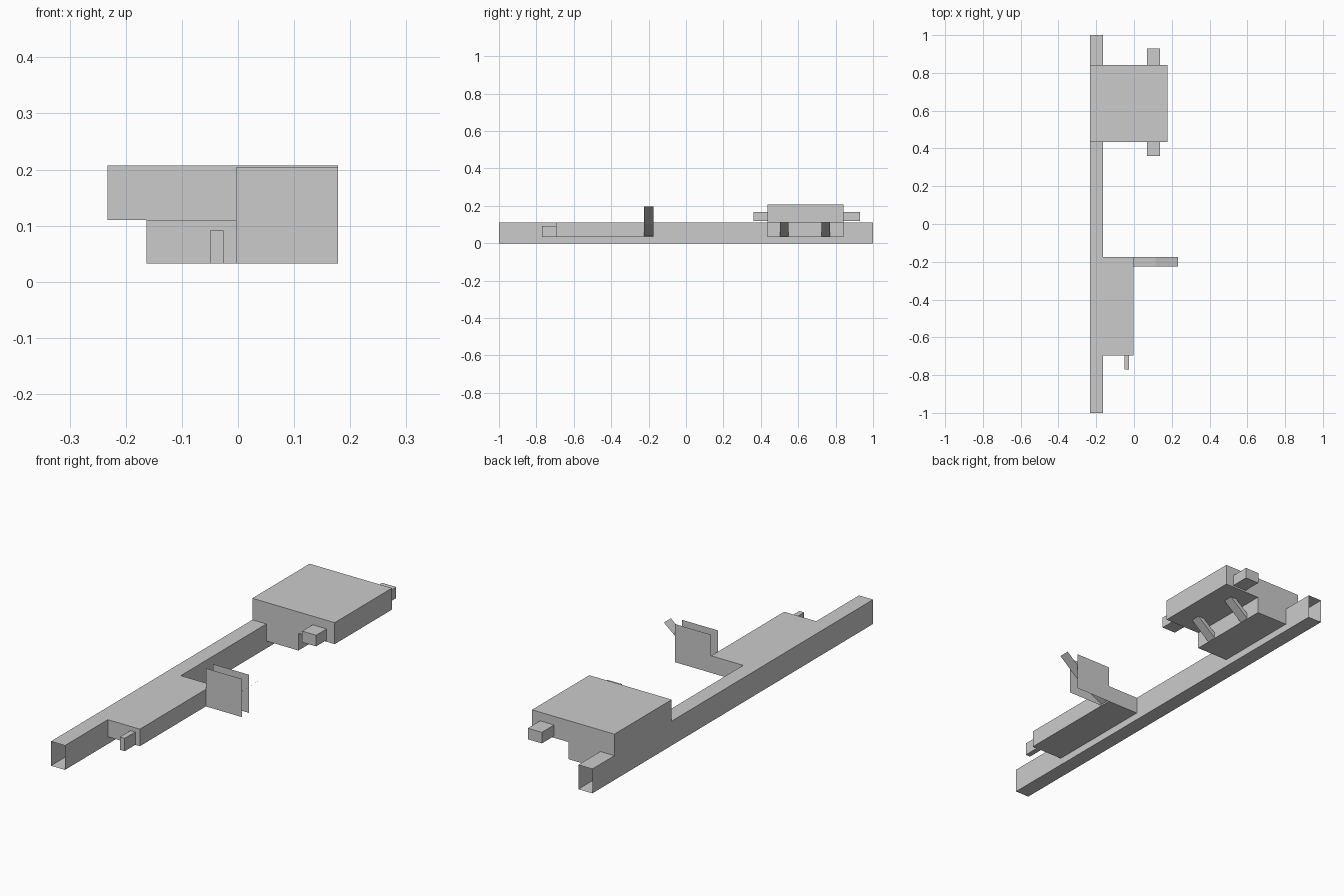
import bpy, bmesh

if "Cube" in bpy.data.objects:
    bpy.data.objects.remove(bpy.data.objects["Cube"])

FACES = {"x-": (0, 1, 3, 2), "x+": (4, 6, 7, 5), "y-": (0, 4, 5, 1),
         "y+": (2, 3, 7, 6), "z-": (0, 2, 6, 4), "z+": (1, 5, 7, 3)}


def finish(name, bm):
    bmesh.ops.recalc_face_normals(bm, faces=bm.faces)
    mesh = bpy.data.meshes.new(name)
    bm.to_mesh(mesh)
    bm.free()
    obj = bpy.data.objects.new(name, mesh)
    bpy.context.collection.objects.link(obj)
    return obj


def box(name, xs, ys, zs, skip=()):
    """Box from its extents; sides listed in skip are left open."""
    bm = bmesh.new()
    v = [bm.verts.new((x, y, z)) for x in xs for y in ys for z in zs]
    for side, ids in FACES.items():
        if side not in skip:
            bm.faces.new([v[i] for i in ids])
    return finish(name, bm)


def sweep(name, profile, y0, y1, closed=False):
    """Extrude an x-z profile along y, as a strip or a capped solid."""
    bm = bmesh.new()
    a = [bm.verts.new((x, y0, z)) for x, z in profile]
    b = [bm.verts.new((x, y1, z)) for x, z in profile]
    n = len(profile)
    for i in range(n if closed else n - 1):
        j = (i + 1) % n
        bm.faces.new((a[i], a[j], b[j], b[i]))
    if closed:
        bm.faces.new(a)
        bm.faces.new(b)
    return finish(name, bm)


# Long sheet rail, open at both ends
box("rail", (-0.233, -0.163), (-1, 1), (0, 0.11), skip=("y-", "y+"))

# Side shelf and its small front lug
box("shelf", (-0.163, -0.003), (-0.695, -0.175), (0.033, 0.11))
box("front_lug", (-0.05, -0.026), (-0.77, -0.695), (0.033, 0.091))

# Twin cheek plates with a folded ramp between them
for name, y in (("front_cheek", -0.225), ("back_cheek", -0.175)):
    bm = bmesh.new()
    bm.faces.new([bm.verts.new((x, y, z)) for x, z in
                  ((-0.003, 0.033), (0.178, 0.033), (0.178, 0.205), (-0.003, 0.205))])
    finish(name, bm)
sweep("ramp", ((-0.003, 0.04), (0.115, 0.1), (0.233, 0.197)), -0.225, -0.175)

# Carriage: wide upper housing over a narrower lower housing
box("upper_housing", (-0.233, 0.178), (0.435, 0.843), (0.11, 0.207))
box("lower_housing", (-0.163, -0.003), (0.435, 0.843), (0.033, 0.11))

# Bar ends sticking out of both sides of the carriage
for name, ys in (("front_bar_end", (0.36, 0.435)), ("back_bar_end", (0.843, 0.93))):
    box(name, (0.068, 0.138), ys, (0.118, 0.168))

# Slanted braces under the overhang
for i, y in enumerate((0.503, 0.725)):
    sweep(f"brace_{i + 1}", ((-0.003, 0.035), (0.09, 0.11), (0.06, 0.11), (-0.003, 0.06)),
          y, y + 0.045, closed=True)
